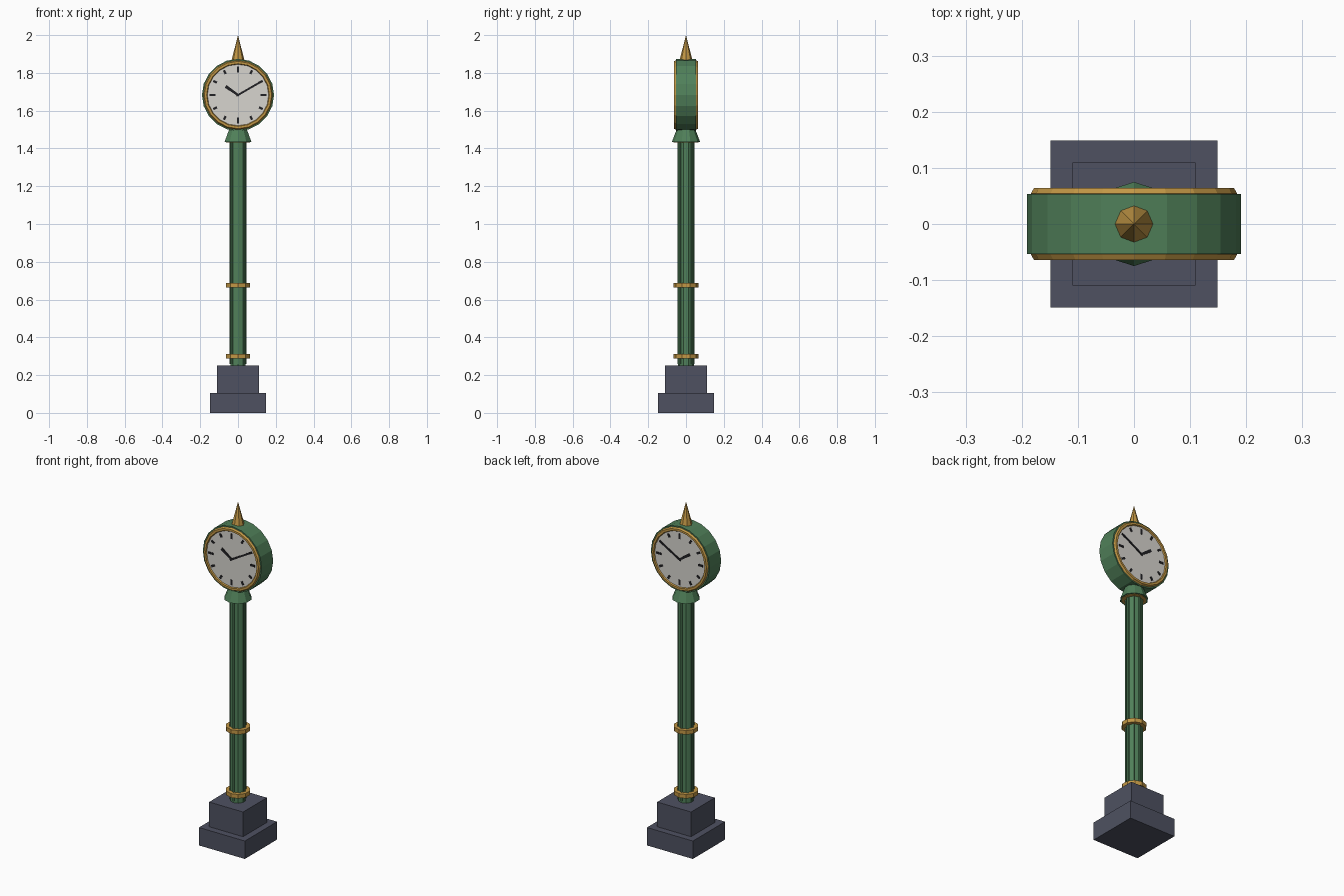
import bpy, bmesh
from math import pi, sin, cos, radians
from mathutils import Matrix

cube = bpy.data.objects.get("Cube")
if cube:
    bpy.data.objects.remove(cube, do_unlink=True)


def material(name, r, g, b):
    m = bpy.data.materials.new(name)
    m.use_nodes = True
    m.diffuse_color = (r, g, b, 1)
    bsdf = next(n for n in m.node_tree.nodes if n.type == 'BSDF_PRINCIPLED')
    bsdf.inputs["Base Color"].default_value = (r, g, b, 1)
    bsdf.inputs["Roughness"].default_value = 0.6
    return m


GREEN = material("green paint", 0.08, 0.215, 0.1)
GOLD = material("gold trim", 0.54, 0.31, 0.06)
STONE = material("slate stone", 0.077, 0.083, 0.12)
DIAL = material("dial white", 0.68, 0.66, 0.62)
BLACK = material("black marks", 0.015, 0.015, 0.018)

CLOCK_Z = 1.683


def finish(name, bm, mat):
    bmesh.ops.recalc_face_normals(bm, faces=bm.faces)
    mesh = bpy.data.meshes.new(name)
    bm.to_mesh(mesh)
    bm.free()
    mesh.materials.append(mat)
    obj = bpy.data.objects.new(name, mesh)
    bpy.context.collection.objects.link(obj)
    return obj


def block(name, half, z0, z1, mat):
    bm = bmesh.new()
    bmesh.ops.create_cube(bm, size=1, matrix=Matrix.Translation((0, 0, (z0 + z1) / 2))
                          @ Matrix.Diagonal((2 * half, 2 * half, z1 - z0, 1)))
    return finish(name, bm, mat)


def column(name, r0, r1, z0, z1, sides, mat):
    bm = bmesh.new()
    bmesh.ops.create_cone(bm, cap_ends=True, segments=sides, radius1=r0, radius2=r1,
                          depth=z1 - z0, matrix=Matrix.Translation((0, 0, (z0 + z1) / 2)))
    return finish(name, bm, mat)


def drum(name, radius, y, depth, mat):
    bm = bmesh.new()
    bmesh.ops.create_cone(bm, cap_ends=True, segments=20, radius1=radius, radius2=radius,
                          depth=depth, matrix=Matrix.Translation((0, y, CLOCK_Z))
                          @ Matrix.Rotation(pi / 2, 4, 'X'))
    return finish(name, bm, mat)


def add_bar(bm, y, angle, r0, r1, w0, w1):
    """Thin bar on the dial; angle is clockwise from twelve, r0 to r1 outward."""
    geo = bmesh.ops.create_cube(bm, size=1)
    for v in geo["verts"]:
        outer = v.co.z > 0
        v.co.x *= w1 if outer else w0
        v.co.y *= 0.004
        v.co.z = r1 if outer else r0
    bmesh.ops.transform(bm, verts=geo["verts"], matrix=Matrix.Translation((0, y, CLOCK_Z))
                        @ Matrix.Rotation(radians(angle), 4, 'Y'))


# Stepped plinth
block("plinth_lower", 0.149, 0, 0.105, STONE)
block("plinth_upper", 0.11, 0.105, 0.25, STONE)

# Post with slim vertical ribs
column("post", 0.043, 0.043, 0.25, 1.46, 10, GREEN)
bm = bmesh.new()
for i in range(8):
    a = i * pi / 4
    bmesh.ops.create_cube(bm, size=1, matrix=Matrix.Translation(
        (0.041 * cos(a), 0.041 * sin(a), 0.85)) @ Matrix.Rotation(a, 4, 'Z')
        @ Matrix.Diagonal((0.01, 0.01, 1.18, 1)))
finish("post_ribs", bm, GREEN)

# Gold bands and flared collar
for name, z in (("lower_band", 0.3), ("middle_band", 0.675), ("top_band", 1.444)):
    column(name, 0.066, 0.066, z - 0.012, z + 0.012, 10, GOLD)
column("collar", 0.075, 0.042, 1.434, 1.52, 10, GREEN)

# Clock case and finial
drum("clock_case", 0.191, 0, 0.107, GREEN)
column("finial", 0.036, 0, 1.86, 2.0, 8, GOLD)

# Matching dials on the front and back
for side, y in (("front", -1), ("back", 1)):
    bpy.ops.mesh.primitive_torus_add(major_segments=20, minor_segments=6,
                                     major_radius=0.172, minor_radius=0.012,
                                     location=(0, y * 0.054, CLOCK_Z), rotation=(pi / 2, 0, 0))
    rim = bpy.context.object
    rim.name = side + "_rim"
    rim.data.materials.append(GOLD)
    drum(side + "_dial", 0.168, y * 0.055, 0.006, DIAL)

    bm = bmesh.new()
    for hour in range(12):
        inner = 0.12 if hour % 3 == 0 else 0.129
        add_bar(bm, y * 0.059, hour * 30, inner, 0.151, 0.012, 0.012)
    finish(side + "_hour_marks", bm, BLACK)

    bm = bmesh.new()
    add_bar(bm, y * 0.0595, -55, -0.006, 0.08, 0.011, 0.017)
    finish(side + "_hour_hand", bm, BLACK)
    bm = bmesh.new()
    add_bar(bm, y * 0.061, 60, -0.01, 0.139, 0.01, 0.01)
    finish(side + "_minute_hand", bm, BLACK)
